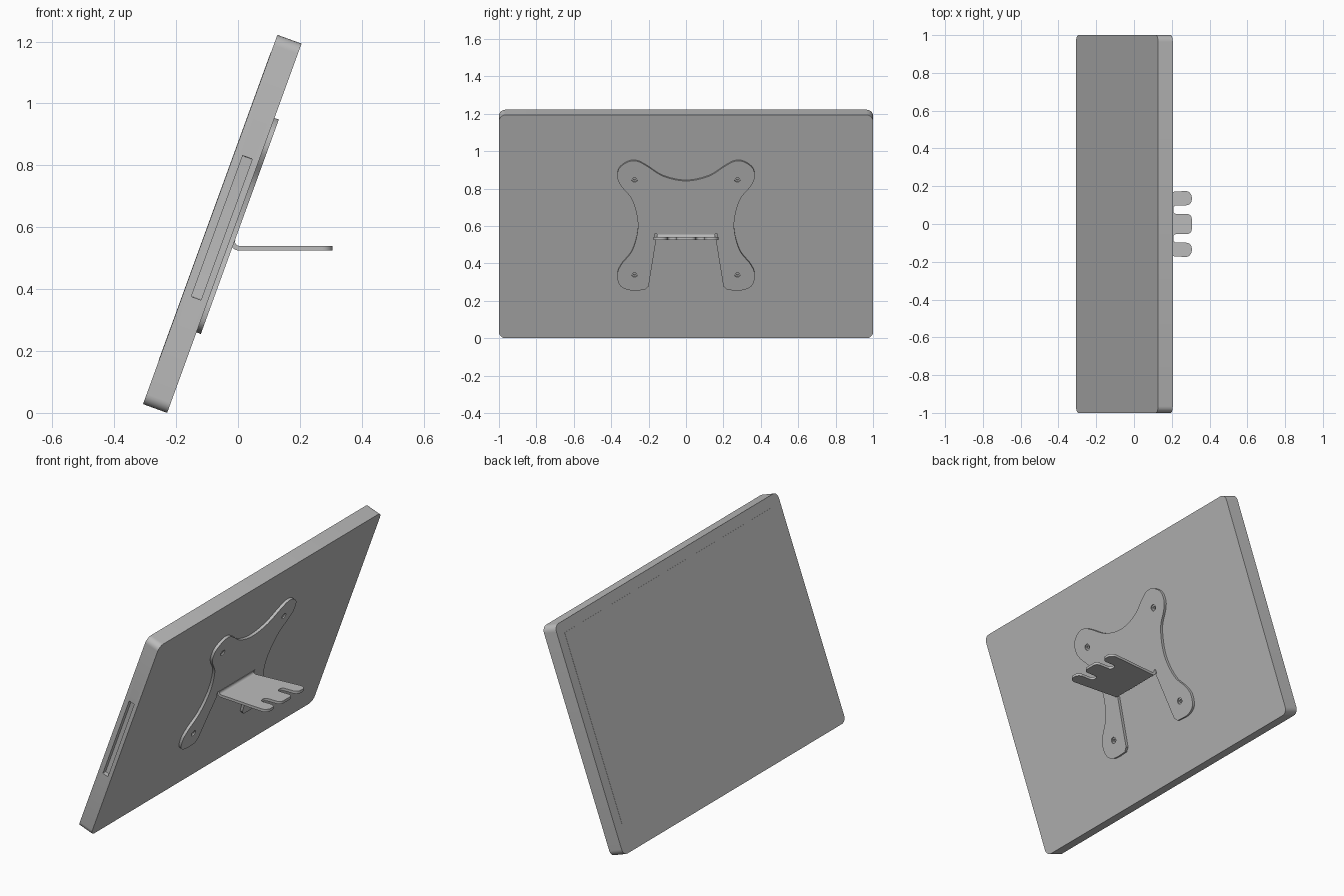
import bpy, bmesh
from math import radians, sin, cos, tan, pi
from mathutils import Matrix, Vector

if "Cube" in bpy.data.objects:
    bpy.data.objects.remove(bpy.data.objects["Cube"])

grey = bpy.data.materials.new("neutral grey")
grey.use_nodes = True
grey.diffuse_color = (0.5, 0.5, 0.5, 1)
grey.node_tree.nodes["Principled BSDF"].inputs["Base Color"].default_value = (0.5, 0.5, 0.5, 1)

TILT = radians(20)
S, C = sin(TILT), cos(TILT)
WIDTH, HEIGHT, DEPTH = 2.0, 1.27, 0.083
# Panel frame: local x runs across, y up the slope, z out of the back
PANEL = Matrix(((0, S, C, -0.229), (1, 0, 0, 0), (0, C, -S, 0), (0, 0, 0, 1)))


def fillet(corners, steps=6):
    """Round each (x, y, radius) corner of a polygon."""
    out = []
    for i, (x, y, r) in enumerate(corners):
        p = Vector((x, y))
        if r == 0:
            out.append(p)
            continue
        a = (Vector(corners[i - 1][:2]) - p).normalized()
        b = (Vector(corners[(i + 1) % len(corners)][:2]) - p).normalized()
        half = a.angle(b) / 2
        centre = p + (a + b).normalized() * (r / sin(half))
        start = p + a * (r / tan(half)) - centre
        end = p + b * (r / tan(half)) - centre
        sweep = pi - 2 * half
        for k in range(steps + 1):
            t = k / steps
            out.append(centre + (start * sin((1 - t) * sweep) + end * sin(t * sweep)) / sin(sweep))
    return out


def circle(x, y, r, n=24):
    return [Vector((x + r * cos(2 * pi * k / n), y + r * sin(2 * pi * k / n))) for k in range(n)]


def rounded_box(x0, y0, x1, y1, r):
    return fillet([(x0, y0, r), (x1, y0, r), (x1, y1, r), (x0, y1, r)])


def smooth_loop(points):
    """Curve through (x, y, sharp) points; straight at the sharp ones."""
    out, n = [], len(points)
    for i in range(n):
        a, b = points[i], points[(i + 1) % n]
        p1, p2 = Vector(a[:2]), Vector(b[:2])
        if a[2] and b[2]:
            out.append(p1)
            continue
        p0, p3 = Vector(points[i - 1][:2]), Vector(points[(i + 2) % n][:2])
        m1 = p2 - p1 if a[2] else (p2 - p0) / 2
        m2 = p2 - p1 if b[2] else (p3 - p1) / 2
        for k in range(6):
            t = k / 6
            out.append(p1 * (2*t**3 - 3*t*t + 1) + m1 * (t**3 - 2*t*t + t)
                       + p2 * (3*t*t - 2*t**3) + m2 * (t**3 - t*t))
    return out


def slab(name, loops, low, high, matrix):
    """Fill outlines (later loops are holes) and give them thickness."""
    curve = bpy.data.curves.new(name, 'CURVE')
    curve.dimensions, curve.fill_mode = '2D', 'BOTH'
    curve.extrude = (high - low) / 2
    for loop in loops:
        spline = curve.splines.new('POLY')
        spline.points.add(len(loop) - 1)
        for point, p in zip(spline.points, loop):
            point.co = (p.x, p.y, 0, 1)
        spline.use_cyclic_u = True
    temp = bpy.data.objects.new(name + " outline", curve)
    mesh = bpy.data.meshes.new_from_object(temp)
    bpy.data.objects.remove(temp)
    bm = bmesh.new()
    bm.from_mesh(mesh)
    bmesh.ops.remove_doubles(bm, verts=bm.verts, dist=0.00005)
    bmesh.ops.translate(bm, verts=bm.verts, vec=(0, 0, (low + high) / 2))
    bmesh.ops.transform(bm, matrix=matrix, verts=bm.verts)
    bmesh.ops.recalc_face_normals(bm, faces=bm.faces)
    bm.to_mesh(mesh)
    bm.free()
    mesh.name = name
    mesh.materials.clear()
    mesh.materials.append(grey)
    obj = bpy.data.objects.new(name, mesh)
    bpy.context.collection.objects.link(obj)
    return obj


def mirrored(half):
    """Complete a loop given its x >= 0 half, listed from the axis."""
    return half + [(-p[0],) + p[1:] for p in reversed(half) if p[0] > 0]


# Display body with a long recess in one side
body = slab("display_body", [rounded_box(-WIDTH / 2, 0, WIDTH / 2, HEIGHT, 0.035)], -DEPTH, 0, PANEL)
cutter = slab("slot_cutter", [rounded_box(-1.1, 0.38, -0.975, 0.865, 0.002)], -0.055, -0.022, PANEL)
cutter.hide_render = True
cut = body.modifiers.new("side_slot", 'BOOLEAN')
cut.operation, cut.object, cut.solver = 'DIFFERENCE', cutter, 'EXACT'
bpy.context.view_layer.objects.active = body
bpy.ops.object.modifier_apply(modifier=cut.name)
bpy.data.objects.remove(cutter)

# Screen glass, barely proud of the bezel
slab("screen", [rounded_box(-0.94, 0.15, 0.94, 1.21, 0.004)], -DEPTH - 0.001, -DEPTH + 0.003, PANEL)

# Mounting plate with four lobes, screw holes and a cut-out below the shelf
half_plate = [
    (0, 0.9, False), (0.12, 0.926, False), (0.21, 0.985, False), (0.262, 1.012, False),
    (0.31, 1.008, False), (0.358, 0.97, False), (0.366, 0.915, False), (0.345, 0.868, False),
    (0.285, 0.785, False), (0.257, 0.645, False), (0.285, 0.51, False), (0.345, 0.425, False),
    (0.367, 0.37, False), (0.355, 0.308, False), (0.305, 0.279, False), (0.22, 0.279, True),
    (0.2, 0.3, True), (0.158, 0.575, True), (0.168, 0.577, True), (0.165, 0.6, True),
    (0.153, 0.598, True)]
holes = [(x, y) for x in (-0.275, 0.275) for y in (0.37, 0.91)]
PLATE = 0.015
slab("mounting_plate", [smooth_loop(mirrored(half_plate))] + [circle(x, y, 0.017) for x, y in holes],
     0, PLATE, PANEL)
for x, y in holes:
    slab("screw_head", [circle(x, y, 0.0165), circle(x, y, 0.008)], 0, 0.009, PANEL)

# Bend joining the plate to the shelf
arc = [radians(160 + 11 * k) for k in range(11)]
bend = [Vector((0.003 + r * cos(a), 0.5525 + r * sin(a)))
        for r, angles in ((0.0275, arc), (0.0125, arc[::-1])) for a in angles]
slab("shelf_bend", [bend], -0.155, 0.155, Matrix.Rotation(pi / 2, 4, 'X'))

# Shelf with three rounded prongs
half_shelf = [(0.053, 0.306, 0.025), (0.053, 0.208, 0.018), (0.099, 0.208, 0.018),
              (0.099, 0.306, 0.03), (0.177, 0.306, 0.034), (0.17, 0.2, 0), (0.155, 0.003, 0)]
swap = Matrix(((0, 1, 0, 0), (1, 0, 0, 0), (0, 0, 1, 0), (0, 0, 0, 1)))
slab("pronged_shelf", [fillet(mirrored(half_shelf))], 0.525, 0.54, swap)

# Smooth the curved edges, keep the corners crisp
bpy.ops.object.select_all(action='DESELECT')
for obj in bpy.context.collection.objects:
    if obj.type == 'MESH':
        obj.select_set(True)
        bpy.context.view_layer.objects.active = obj
bpy.ops.object.shade_smooth_by_angle(angle=radians(30))
